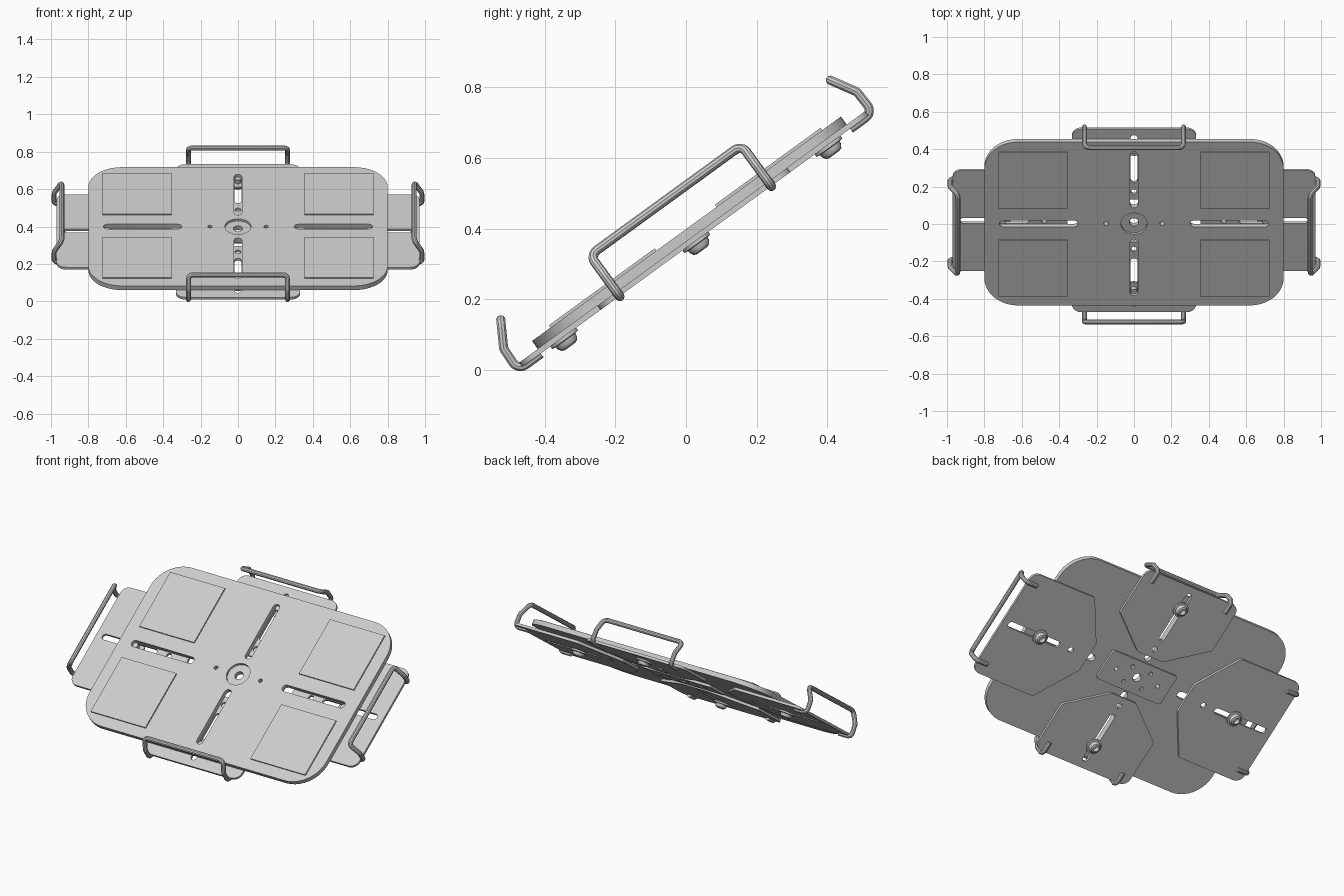
import bpy
from math import pi, sin, cos, radians
from mathutils import Matrix, Vector

if "Cube" in bpy.data.objects:
    bpy.data.objects.remove(bpy.data.objects["Cube"])

# Everything is laid out flat, then tilted back by this frame
TILT = Matrix.Translation((0, 0.0014, 0.40)) @ Matrix.Rotation(radians(36), 4, 'X')


def fillet(pts, r, closed=True, n=6):
    """Round the corners of a path; r is one radius or one per corner."""
    pts = [Vector(p).to_3d() for p in pts]
    rs = r if isinstance(r, (list, tuple)) else [r] * len(pts)
    out = []
    for i, p in enumerate(pts):
        if rs[i] == 0 or (not closed and i in (0, len(pts) - 1)):
            out.append(p)
            continue
        d1 = (pts[i - 1] - p).normalized()
        d2 = (pts[(i + 1) % len(pts)] - p).normalized()
        half = d1.angle(d2) / 2
        t = rs[i] * cos(half) / sin(half)
        c = p + (d1 + d2).normalized() * (rs[i] / sin(half))
        a, b = p + d1 * t - c, p + d2 * t - c
        ang = a.angle(b)
        for k in range(n + 1):
            f = k / n
            out.append(c + (a * sin((1 - f) * ang) + b * sin(f * ang)) / sin(ang))
    return out


def circle(x, y, r, n=24):
    return [Vector((x + r * cos(2 * pi * k / n), y + r * sin(2 * pi * k / n), 0)) for k in range(n)]


def slot(a, b, w, turn=0):
    """Round-ended slot lying along +y, turned in quarter turns."""
    r = w / 2
    arc = [(r * cos(pi * k / 8), b - r + r * sin(pi * k / 8)) for k in range(9)]
    arc += [(-r * cos(pi * k / 8), a + r - r * sin(pi * k / 8)) for k in range(9)]
    m = Matrix.Rotation(turn * pi / 2, 4, 'Z')
    return [m @ Vector((x, y, 0)) for x, y in arc]


def rect(x, y, hx, hy):
    return [Vector((x + sx * hx, y + sy * hy, 0)) for sx, sy in ((-1, -1), (1, -1), (1, 1), (-1, 1))]


def make_curve(name, loops, matrix, closed=True, **settings):
    cu = bpy.data.curves.new(name, 'CURVE')
    for k, v in settings.items():
        setattr(cu, k, v)
    for pts in loops:
        s = cu.splines.new('POLY')
        s.points.add(len(pts) - 1)
        for sp, p in zip(s.points, pts):
            sp.co = (p[0], p[1], p[2], 1)
        s.use_cyclic_u = closed
    ob = bpy.data.objects.new(name, cu)
    bpy.context.collection.objects.link(ob)
    ob.matrix_world = TILT @ matrix
    bpy.ops.object.select_all(action='DESELECT')
    ob.select_set(True)
    bpy.context.view_layer.objects.active = ob
    bpy.ops.object.convert(target='MESH')
    bpy.ops.object.shade_smooth_by_angle(angle=radians(35))
    return ob


def plate(name, outline, holes, top, bottom, turn=Matrix.Identity(4)):
    m = turn @ Matrix.Translation((0, 0, (top + bottom) / 2))
    return make_curve(name, [outline] + holes, m, dimensions='2D', fill_mode='BOTH',
                      extrude=(top - bottom) / 2)


def lathe(name, profile, matrix, n=24):
    """Revolve (radius, height) points around z."""
    verts = [(r * cos(2 * pi * k / n), r * sin(2 * pi * k / n), z) for r, z in profile for k in range(n)]
    faces = [(j * n + k, j * n + (k + 1) % n, (j + 1) * n + (k + 1) % n, (j + 1) * n + k)
             for j in range(len(profile) - 1) for k in range(n)]
    faces += [tuple(range(n))[::-1], tuple(range((len(profile) - 1) * n, len(profile) * n))]
    me = bpy.data.meshes.new(name)
    me.from_pydata(verts, [], faces)
    ob = bpy.data.objects.new(name, me)
    bpy.context.collection.objects.link(ob)
    ob.matrix_world = TILT @ matrix
    bpy.ops.object.select_all(action='DESELECT')
    ob.select_set(True)
    bpy.context.view_layer.objects.active = ob
    bpy.ops.object.shade_smooth_by_angle(angle=radians(35))


# Main tray with four slots, centre opening and two small holes
holes = [circle(0, 0, 0.07, 32), circle(0.15, 0, 0.012, 12), circle(-0.15, 0, 0.012, 12)]
holes += [slot(0.105, 0.475, 0.042, t) for t in (0, 2)]
holes += [slot(0.30, 0.72, 0.042, t) for t in (1, 3)]
plate("main_tray", fillet(rect(0, 0, 0.80, 0.54), 0.18, n=10), holes, 0, -0.028)

# Recessed centre washer
plate("centre_recess", circle(0, 0, 0.07, 32), [circle(0, 0, 0.025)], -0.014, -0.028)

# Mounting plate under the centre
small = [circle(0, 0, 0.025)] + [circle(s * 0.15, 0, 0.012, 12) for s in (-1, 1)]
small += [circle(sx * 0.065, sy * 0.05, 0.012, 12) for sx in (-1, 1) for sy in (-1, 1)]
plate("mounting_plate", fillet(rect(0, 0, 0.23, 0.095), 0.015), small, -0.028, -0.042)

# Grip pads
for sx in (-1, 1):
    for sy in (-1, 1):
        plate("grip_pad", rect(sx * 0.54, sy * 0.29, 0.185, 0.185), [], 0.008, 0)

# Four sliding arms: (quarter turn, tip, shoulder, outer edge, hole, slot start, slot end, knob)
long_arm = (0.355, 0.53, 0.97, 0.48, 0.56, 0.93, 0.72)
short_arm = (0.14, 0.31, 0.605, 0.19, 0.25, 0.565, 0.487)
for q in range(4):
    tip, shoulder, outer, hole, s0, s1, knob = long_arm if q % 2 else short_arm
    turn = Matrix.Rotation(q * pi / 2, 4, 'Z')
    shape = [(-0.09, tip), (0.09, tip), (0.332, shoulder), (0.332, outer),
             (-0.332, outer), (-0.332, shoulder)]
    plate("sliding_arm", fillet(shape, [0.03, 0.03, 0.02, 0.05, 0.05, 0.02]),
          [slot(s0, s1, 0.036), circle(0, hole, 0.016, 16)], -0.028, -0.043, turn)

    # Bent wire clamp at the outer end
    e = outer + 0.0155
    side = [(e - 0.08, -0.044), (e, -0.044), (e - 0.003, 0.03), (e - 0.044, 0.10)]
    path = [(-0.265, y, z) for y, z in side] + [(0.265, y, z) for y, z in reversed(side)]
    make_curve("wire_clamp", [fillet(path, 0.025, closed=False)], turn, closed=False,
               dimensions='3D', bevel_depth=0.0135, bevel_resolution=3, use_fill_caps=True)

    # Screw with flange, domed head, socket and stud in the slot
    lathe("clamp_screw", [(0.016, -0.050), (0.016, -0.064), (0.018, -0.076), (0.027, -0.072),
                          (0.033, -0.062), (0.034, -0.054), (0.045, -0.052), (0.045, -0.043),
                          (0.016, -0.043), (0.016, -0.018)],
          turn @ Matrix.Translation((0, knob - (0.025 if q % 2 == 0 else 0.018), 0)))
